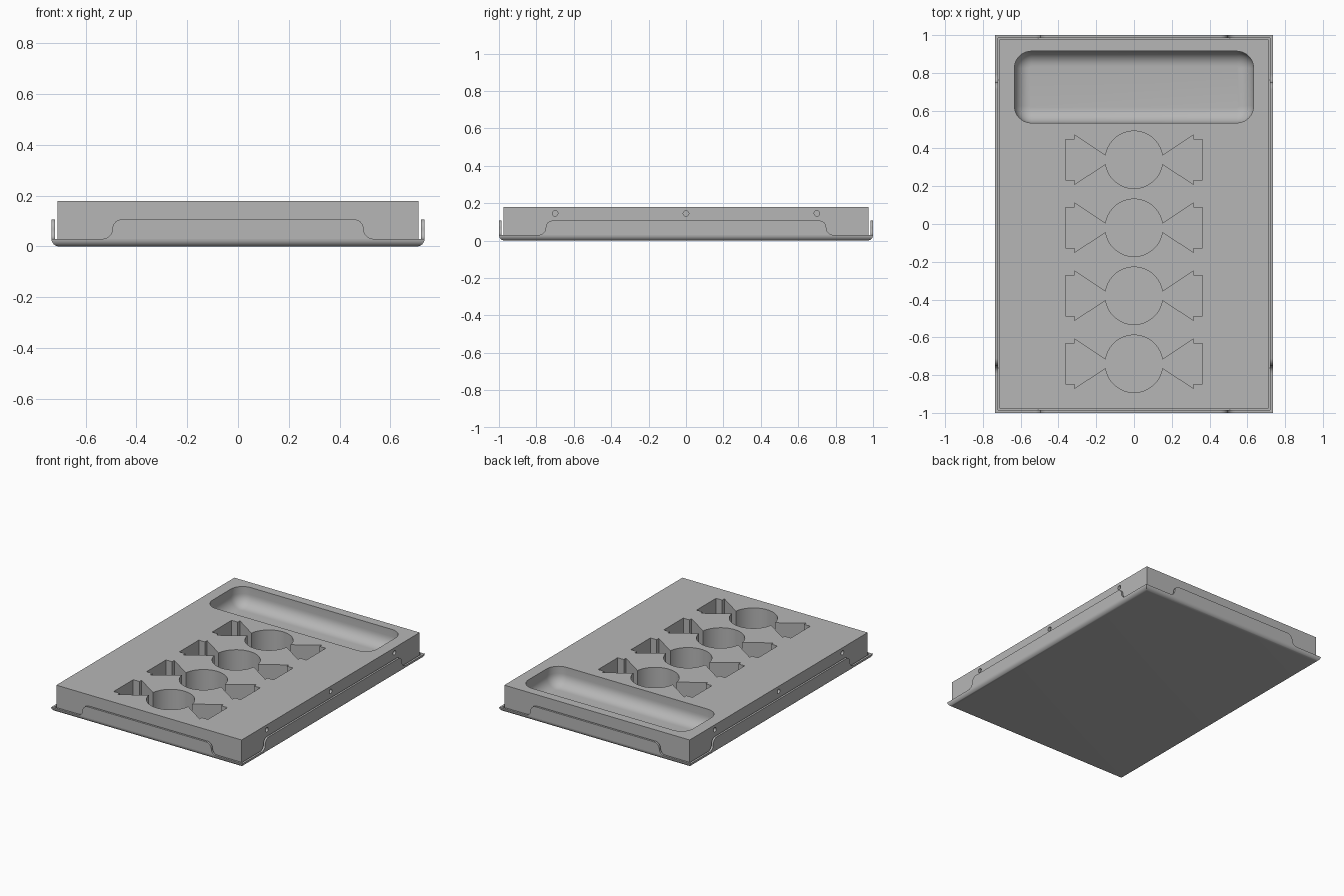
import bpy, bmesh, math
from mathutils import Vector

if "Cube" in bpy.data.objects:
    bpy.data.objects.remove(bpy.data.objects["Cube"], do_unlink=True)

grey = bpy.data.materials.new("matte_grey")
grey.use_nodes = True
colour = (0.47, 0.47, 0.47, 1)
grey.diffuse_color = colour
grey.node_tree.nodes["Principled BSDF"].inputs["Base Color"].default_value = colour

HX, HY = 0.735, 1.0        # pan half size
SHEET = 0.014              # pan sheet thickness
RIM, TAB = 0.03, 0.107     # low rim and raised tab heights
BX, BY, TOP = 0.712, 0.977, 0.18   # foam block


def loft(name, rings):
    """Skin a stack of equal rings and cap both ends."""
    bm = bmesh.new()
    loops = [[bm.verts.new(p) for p in ring] for ring in rings]
    n = len(loops[0])
    for a, b in zip(loops, loops[1:]):
        for i in range(n):
            j = (i + 1) % n
            bm.faces.new((a[i], a[j], b[j], b[i]))
    bm.faces.new(loops[0])
    bm.faces.new(loops[-1])
    bmesh.ops.recalc_face_normals(bm, faces=bm.faces)
    mesh = bpy.data.meshes.new(name)
    bm.to_mesh(mesh)
    bm.free()
    mesh.materials.append(grey)
    obj = bpy.data.objects.new(name, mesh)
    bpy.context.collection.objects.link(obj)
    return obj


def rect(hx, hy, z):
    return [(-hx, -hy, z), (hx, -hy, z), (hx, hy, z), (-hx, hy, z)]


def arc(cx, cy, r, start, end, steps=8):
    angles = [math.radians(start + (end - start) * i / steps) for i in range(steps + 1)]
    return [(cx + r * math.cos(a), cy + r * math.sin(a)) for a in angles]


def rounded_rect(hx, hy, r, cy, z):
    pts = []
    for sx, sy, a in ((1, 1, 0), (-1, 1, 90), (-1, -1, 180), (1, -1, 270)):
        pts += arc(sx * (hx - r), cy + sy * (hy - r), r, a, a + 90)
    return [(x, y, z) for x, y in pts]


def smooth(obj):
    bpy.ops.object.select_all(action="DESELECT")
    obj.select_set(True)
    bpy.context.view_layer.objects.active = obj
    bpy.ops.object.shade_smooth_by_angle(angle=math.radians(30))


# Pan with a rounded lower edge and mitred corners
profile = [(SHEET, SHEET), (SHEET, RIM), (0, RIM)]
profile += [(RIM - x, z) for x, z in arc(0, RIM, RIM, 0, -90)][1:]
pan = loft("pan", [rect(HX - d, HY - d, z) for d, z in profile])
smooth(pan)


# Raised wall tabs with S-shaped ends
def wall_tab(name, step, place):
    r = (TAB - RIM) / 2
    half = arc(step - r, TAB - r, r, 90, 0) + arc(step + r, RIM + r, r, 180, 270)
    outline = half + [(-u, z) for u, z in reversed(half)]
    tab = loft(name, [[place(u, z, d) for u, z in outline] for d in (0, SHEET)])
    smooth(tab)


for label, s in (("front", -1), ("back", 1)):
    wall_tab(label + "_wall_tab", 0.495, lambda u, z, d: (u, s * (HY - d), z))
for label, s in (("right", -1), ("left", 1)):
    wall_tab(label + "_wall_tab", 0.75, lambda u, z, d: (s * (HX - d), u, z))

# Foam block
block = loft("foam_block", [rect(BX, BY, SHEET), rect(BX, BY, TOP)])
cutters = []

# Long tray recess with a filleted floor
floor_z, fillet = 0.05, 0.08
steps = [(0, TOP + 0.05)] + [(fillet + x, floor_z + fillet + z)
                             for x, z in arc(0, 0, fillet, 180, 270)]
steps = [(min(d, fillet), z) for d, z in steps]
cutters.append(loft("recess_cutter", [
    rounded_rect(0.633 - d, 0.19 - d, 0.09 - d, 0.725, z) for d, z in steps]))

# Round wells joined to stepped wedge slots on either side
WELL, NECK = 0.152, 0.022
neck_angle = math.degrees(math.asin(NECK / WELL))
wedge = [(0.315, -0.131), (0.315, -0.107), (0.362, -0.107)]
wedge += [(x, -y) for x, y in reversed(wedge)]
half = wedge + arc(0, 0, WELL, neck_angle, 180 - neck_angle, 32)
outline = half + [(-x, -y) for x, y in half]
for i in range(4):
    cy = 0.34 - 0.36 * i
    cutters.append(loft("well_cutter", [
        [(x, y + cy, z) for x, y in outline] for z in (-0.05, TOP + 0.05)]))

# Small round holes along both long sides
for s in (-1, 1):
    for cy in (-0.7, 0, 0.7):
        circle = arc(cy, 0.145, 0.015, 0, 345, 23)
        cutters.append(loft("side_hole_cutter", [
            [(s * x, y, z) for y, z in circle] for x in (BX - 0.03, BX + 0.03)]))

for cutter in cutters:
    mod = block.modifiers.new("cut", "BOOLEAN")
    mod.operation, mod.solver, mod.object = "DIFFERENCE", "EXACT", cutter

# Bake the cuts and discard the helpers
depsgraph = bpy.context.evaluated_depsgraph_get()
baked = bpy.data.meshes.new_from_object(block.evaluated_get(depsgraph))
block.modifiers.clear()
block.data = baked
for cutter in cutters:
    bpy.data.objects.remove(cutter, do_unlink=True)
smooth(block)
